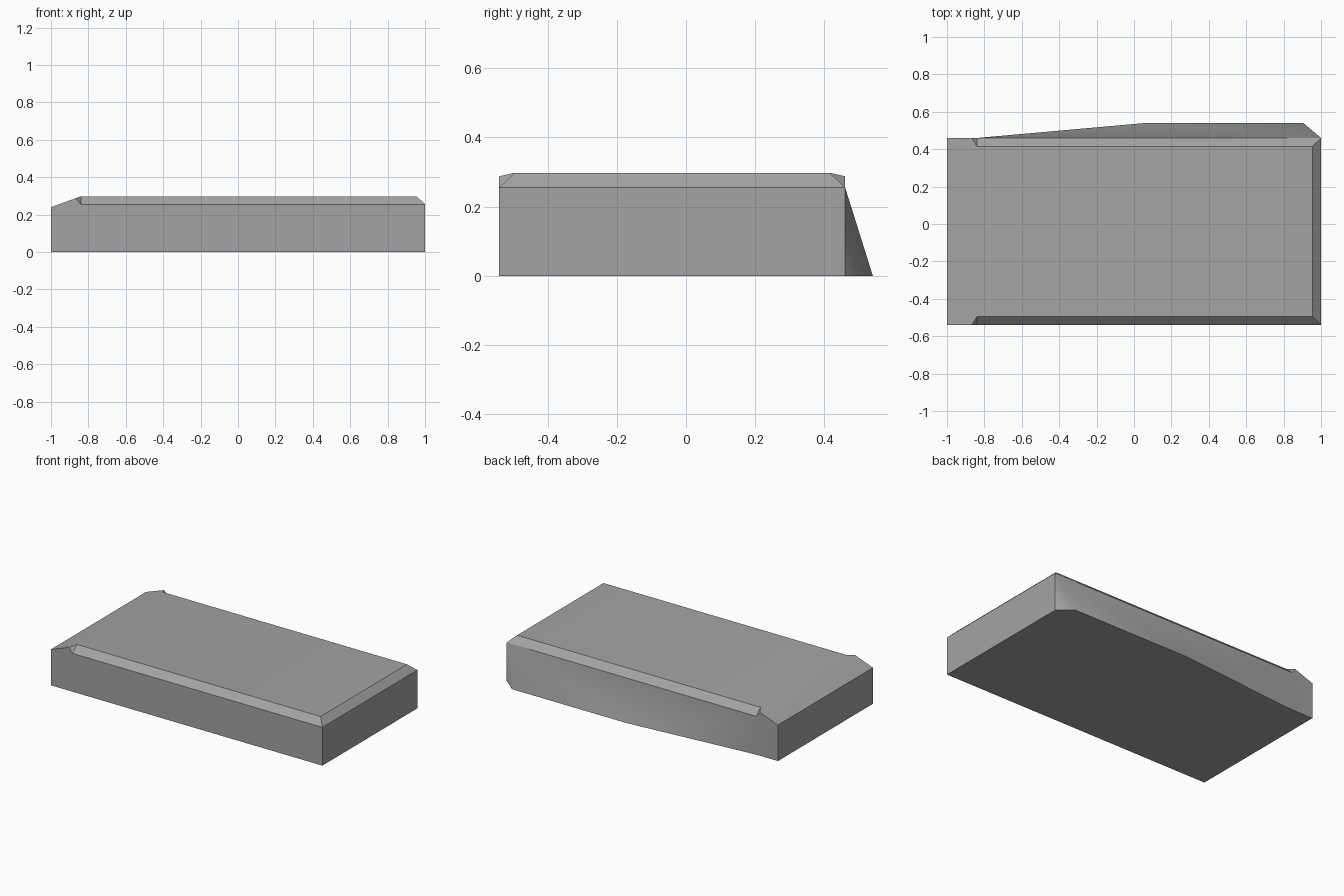
import bpy
import bmesh
import math

if "Cube" in bpy.data.objects:
    bpy.data.objects.remove(bpy.data.objects["Cube"], do_unlink=True)

# Main dimensions
LEFT, RIGHT = -1.0, 1.0
FRONT, BACK, FOOT = -0.54, 0.46, 0.54
TOP, EDGE, LOW = 0.298, 0.255, 0.24
BEVEL = 0.045
CREST = -0.84          # where the ramp meets the flat top
NOTCH = -0.868         # where the edge chamfer breaks the ramp
notch_z = LOW + (TOP - LOW) * (NOTCH - LEFT) / (CREST - LEFT)

grey = bpy.data.materials.new("stone_grey")
grey.use_nodes = True
colour = (0.37, 0.37, 0.37, 1)
grey.diffuse_color = colour
grey.node_tree.nodes["Principled BSDF"].inputs["Base Color"].default_value = colour

bm = bmesh.new()


def side_points(y, inward):
    """Corner points along one long side of the slab."""
    inner = y + inward * BEVEL
    spots = {
        "base_left": (LEFT, y, 0),
        "base_crest": (CREST, y, 0),
        "base_right": (RIGHT, y, 0),
        "ramp_low": (LEFT, y, LOW),
        "notch": (NOTCH, y, notch_z),
        "edge_left": (CREST, y, EDGE),
        "edge_right": (RIGHT, y, EDGE),
        "top_left": (CREST, inner, TOP),
        "top_right": (RIGHT - BEVEL, inner, TOP),
    }
    return {name: bm.verts.new(co) for name, co in spots.items()}


def face(*verts):
    return bm.faces.new(verts)


f = side_points(FRONT, 1)
b = side_points(BACK, -1)
foot_mid = bm.verts.new((0.06, FOOT, 0))
foot_right = bm.verts.new((0.905, FOOT, 0))

# Long edge chamfers, their notched ends, and the short walls under the ramp
for s in (f, b):
    face(s["edge_left"], s["edge_right"], s["top_right"], s["top_left"])
    face(s["notch"], s["edge_left"], s["top_left"])
    s["wall"] = face(s["base_left"], s["base_crest"], s["edge_left"],
                     s["notch"], s["ramp_low"])

# Front wall
face(f["base_crest"], f["base_right"], f["edge_right"], f["edge_left"])

# Flared back wall
flare = [
    b["wall"],
    face(b["base_crest"], foot_mid, b["edge_left"]),
    face(foot_mid, foot_right, b["edge_right"], b["edge_left"]),
    face(foot_right, b["base_right"], b["edge_right"]),
]

# Ramp, flat top, end chamfer and end walls
face(f["ramp_low"], f["notch"], f["top_left"], b["top_left"], b["notch"], b["ramp_low"])
face(f["top_left"], f["top_right"], b["top_right"], b["top_left"])
face(f["top_right"], f["edge_right"], b["edge_right"], b["top_right"])
face(f["base_right"], b["base_right"], b["edge_right"], f["edge_right"])
face(f["base_left"], f["ramp_low"], b["ramp_low"], b["base_left"])

# Underside
face(f["base_left"], f["base_crest"], f["base_right"], b["base_right"],
     foot_right, foot_mid, b["base_crest"], b["base_left"])

bmesh.ops.recalc_face_normals(bm, faces=bm.faces[:])

# Smooth shading with crisp edges; the flared wall stays soft throughout
for fc in bm.faces:
    fc.smooth = True
for e in bm.edges:
    soft = all(fc in flare for fc in e.link_faces)
    e.smooth = soft or e.calc_face_angle(0) < math.radians(27)

mesh = bpy.data.meshes.new("slab")
bm.to_mesh(mesh)
bm.free()
mesh.materials.append(grey)
slab = bpy.data.objects.new("slab", mesh)
bpy.context.collection.objects.link(slab)
